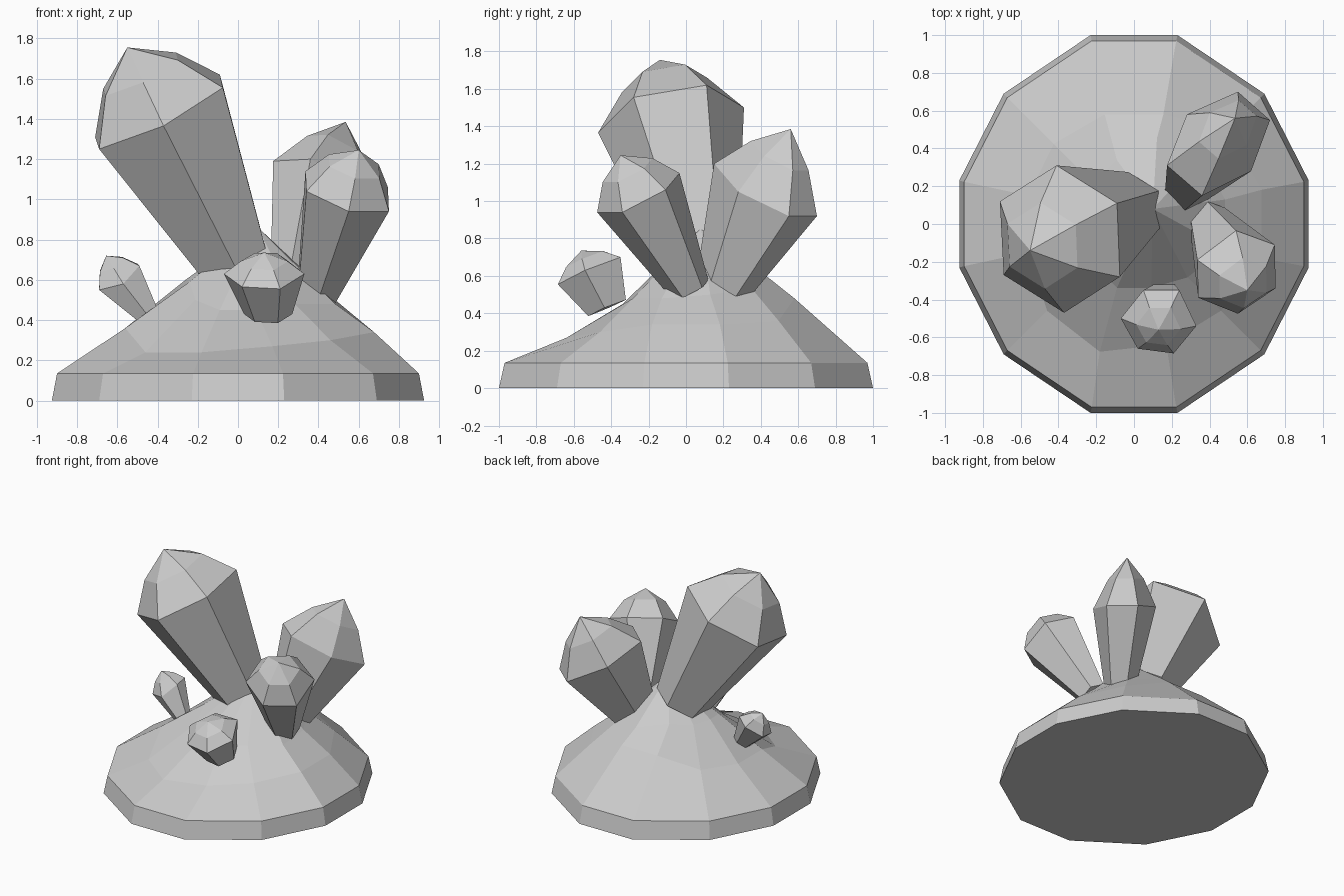
import bpy, math
from mathutils import Vector

if "Cube" in bpy.data.objects:
    bpy.data.objects.remove(bpy.data.objects["Cube"])


def mesh_object(name, verts, faces):
    mesh = bpy.data.meshes.new(name)
    mesh.from_pydata([tuple(v) for v in verts], [], faces)
    mesh.update()
    obj = bpy.data.objects.new(name, mesh)
    bpy.context.collection.objects.link(obj)
    return obj


def loft(name, rings, tip):
    """Skin a stack of equal rings, cap the bottom, close the top with a point."""
    n = len(rings[0])
    verts = [v for ring in rings for v in ring] + [tip]
    faces = [tuple(reversed(range(n)))]
    for k in range(len(rings) - 1):
        for i in range(n):
            j = (i + 1) % n
            faces.append((k*n + i, k*n + j, (k+1)*n + j, (k+1)*n + i))
    top = (len(rings) - 1) * n
    faces += [(top + i, top + (i + 1) % n, len(verts) - 1) for i in range(n)]
    return mesh_object(name, verts, faces)


def crystal(name, shoulder, tip, foot, taper, bulge):
    """Six-sided crystal: narrow foot, wide shoulder, slightly domed point."""
    shoulder = [Vector(p) for p in shoulder]
    tip, foot = Vector(tip), Vector(foot)
    centre = sum(shoulder, Vector()) / len(shoulder)
    base = [foot + (p - centre) * taper for p in shoulder]
    dome = []
    for p in shoulder:
        mid = (p + tip) / 2
        dome.append(mid + (mid - centre).normalized() * bulge)
    loft(name, [base, shoulder, dome], tip)


# Rock mound: twelve-sided plinth rising to an uneven peak
quarter = [(0.925, 0.23), (0.69, 0.69), (0.23, 1.0)]
outline = (quarter + [(-x, y) for x, y in reversed(quarter)]
           + [(-x, -y) for x, y in quarter]
           + [(x, -y) for x, y in reversed(quarter)])
lower = [(.70, .34), (.70, .36), (.60, .48), (.60, .48), (.60, .38), (.58, .36),
         (.58, .36), (.65, .24), (.70, .24), (.66, .27), (.65, .30), (.70, .34)]
upper = [(.50, .50), (.50, .53), (.47, .58), (.35, .62), (.30, .60), (.27, .60),
         (.25, .59), (.30, .50), (.35, .45), (.35, .45), (.40, .48), (.50, .48)]


def polar(ring):
    return [(r * math.cos(math.radians(15 + 30*i)),
             r * math.sin(math.radians(15 + 30*i)), z)
            for i, (r, z) in enumerate(ring)]


loft("rock_base", [[(x, y, 0) for x, y in outline],
                   [(x * 0.972, y * 0.97, 0.135) for x, y in outline],
                   polar(lower), polar(upper)], (0.1, 0.08, 0.86))

# Large leaning crystal
crystal("large_crystal",
        [(-.69, -.27, 1.25), (-.37, -.47, 1.365), (-.075, -.28, 1.555),
         (-.09, .11, 1.62), (-.41, .31, 1.50), (-.71, .12, 1.31)],
        (-.55, -.14, 1.755), (-.02, .08, .69), 0.5, 0.045)

# Back right crystal
crystal("back_crystal",
        [(.175, .31, 1.19), (.36, .15, 1.20), (.62, .28, 1.05),
         (.72, .55, .92), (.55, .70, .92), (.28, .58, 1.06)],
        (.535, .56, 1.385), (.30, .20, .55), 0.5, 0.03)

# Right crystal
crystal("right_crystal",
        [(.55, -.475, .94), (.75, -.34, .94), (.745, -.11, 1.06),
         (.54, -.035, 1.15), (.335, -.19, 1.14), (.34, -.39, 1.04)],
        (.60, -.35, 1.245), (.39, .02, .53), 0.45, 0.035)

# Small front crystal
crystal("front_crystal",
        [(.02, -.66, .565), (.21, -.685, .555), (.33, -.54, .63),
         (.24, -.35, .70), (.05, -.35, .70), (-.07, -.50, .63)],
        (.13, -.56, .735), (.15, -.42, .43), 0.6, 0.02)

# Small left crystal
crystal("left_crystal",
        [(-.69, -.08, .55), (-.57, -.14, .58), (-.49, -.06, .67),
         (-.50, .05, .68), (-.58, .09, .63), (-.69, .03, .56)],
        (-.655, -.02, .72), (-.45, -.05, .43), 0.5, 0.015)
